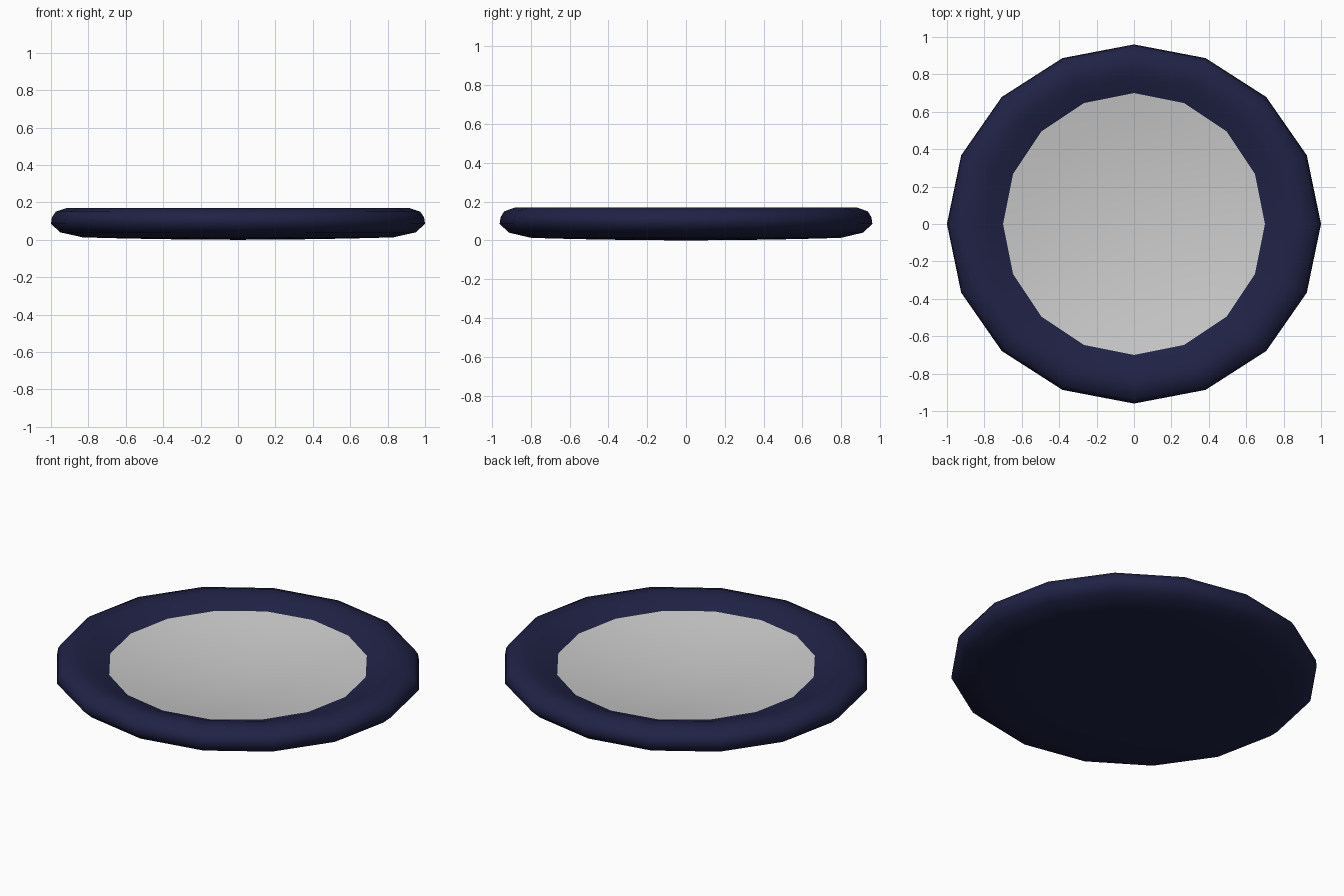
import bpy, bmesh, math

if "Cube" in bpy.data.objects:
    bpy.data.objects.remove(bpy.data.objects["Cube"])

SIDES = 16


def lathe(name, profile, color=None):
    """Spin (radius, z, y_scale) rings; radius 0 makes a pole."""
    bm = bmesh.new()
    rings = []
    for r, z, sy in profile:
        if r == 0:
            rings.append([bm.verts.new((0, 0, z))] * SIDES)
        else:
            rings.append([bm.verts.new((r * math.cos(2 * math.pi * i / SIDES),
                                        r * math.sin(2 * math.pi * i / SIDES) * sy, z))
                          for i in range(SIDES)])
    for a, b in zip(rings, rings[1:]):
        for i in range(SIDES):
            j = (i + 1) % SIDES
            corners = list(dict.fromkeys([a[i], a[j], b[j], b[i]]))
            bm.faces.new(corners)
    mesh = bpy.data.meshes.new(name)
    bm.to_mesh(mesh)
    bm.free()
    obj = bpy.data.objects.new(name, mesh)
    bpy.context.collection.objects.link(obj)
    if color:
        mat = bpy.data.materials.new(name + "_color")
        mat.diffuse_color = color
        mat.use_nodes = True
        mat.node_tree.nodes["Principled BSDF"].inputs["Base Color"].default_value = mat.diffuse_color
        mesh.materials.append(mat)
    bpy.ops.object.select_all(action='DESELECT')
    obj.select_set(True)
    bpy.context.view_layer.objects.active = obj
    bpy.ops.object.shade_smooth_by_angle(angle=math.radians(60))
    return obj


# Dark rounded body: underside, outer edge, then rim sloping in to the well
lathe("dish_body", [
    (0, 0.0, 0.96), (0.30, 0.002, 0.96), (0.60, 0.007, 0.96), (0.83, 0.013, 0.96),
    (0.95, 0.04, 0.96), (1.0, 0.085, 0.96), (0.995, 0.12, 0.96), (0.975, 0.15, 0.96),
    (0.915, 0.17, 0.96), (0.86, 0.17, 0.97), (0.80, 0.157, 0.98), (0.70, 0.124, 1.0),
], (0.014, 0.016, 0.06, 1))

# Grey shallow concave well
EDGE_Z, DEPTH, RADIUS = 0.124, 0.065, 0.70
lathe("dish_well", [(RADIUS * t, EDGE_Z - DEPTH * (1 - t * t), 1.0)
                    for t in (1, 0.8, 0.6, 0.4, 0.2, 0)])
